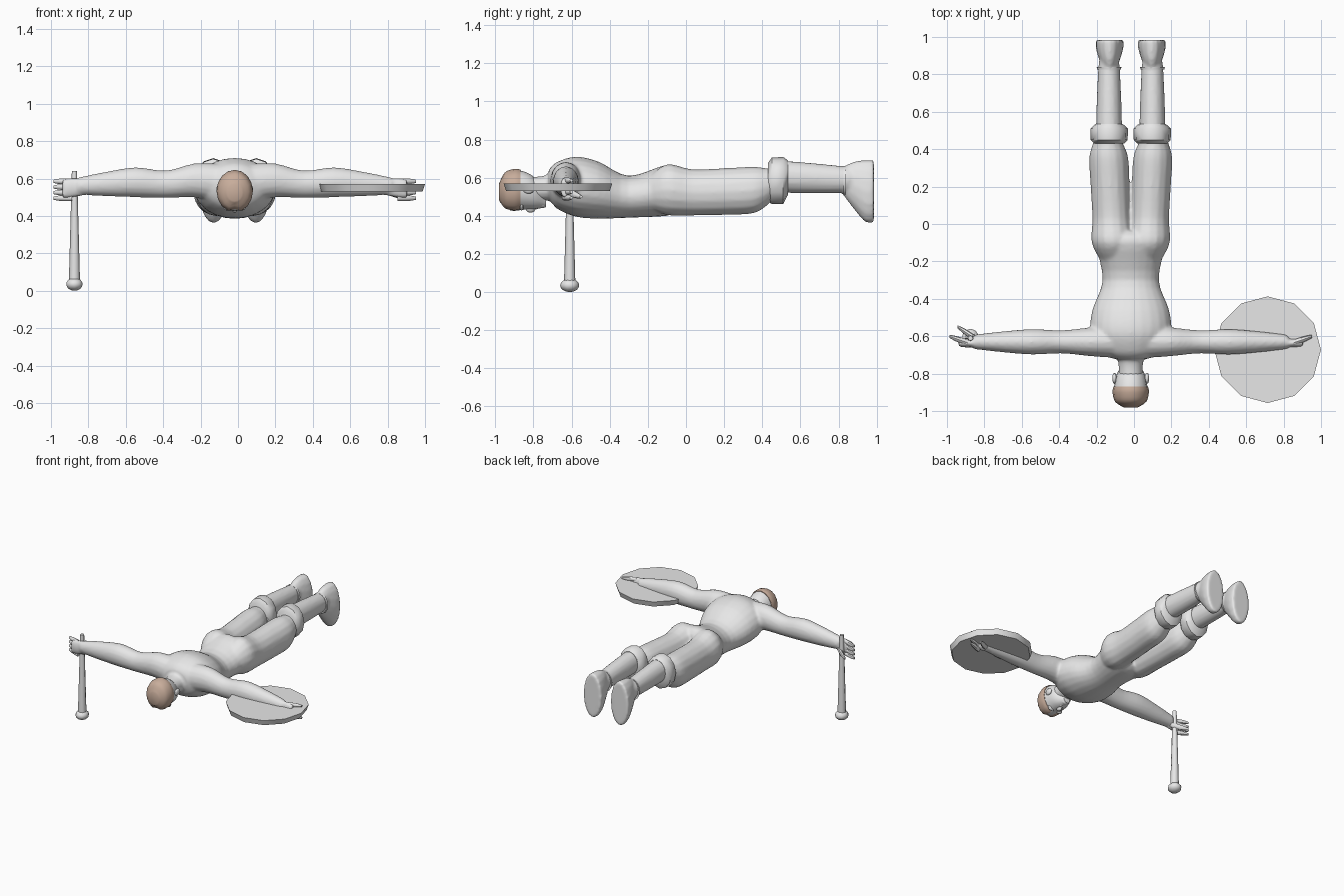
import bpy, bmesh, math
from mathutils import Matrix, Vector, geometry

default_cube = bpy.data.objects.get("Cube")
if default_cube:
    bpy.data.objects.remove(default_cube, do_unlink=True)

MIDDLE = -0.0175  # x of the figure's plane of symmetry
SIDES = {"left": 1, "right": -1}


def material(name, color):
    mat = bpy.data.materials.new(name)
    mat.use_nodes = True
    mat.diffuse_color = (*color, 1)
    shader = mat.node_tree.nodes["Principled BSDF"]
    shader.inputs["Base Color"].default_value = (*color, 1)
    return mat


GREY = material("plain grey", (.8, .8, .8))
BROWN = material("hair brown", (.58, .42, .33))


def curve_through(points):
    """Smooth path through a few control sections."""
    path = [points[0]]
    last = len(points) - 1
    for i in range(last):
        start, end = points[i], points[i + 1]
        before, after = points[max(i - 1, 0)], points[min(i + 2, last)]
        handle_a = start + (end - before) / 6
        handle_b = end - (after - start) / 6
        path += geometry.interpolate_bezier(start, handle_a, handle_b, end, 5)[1:]
    return path


def limb(bm, axis, sections, flat=1, offset=0, lean=0, mirror=1, count=16, curved=True):
    """Skin over sections (distance along axis, height, vertical radius).
    flat is width over height; offset and lean place the centre line sideways."""
    path = [Vector(section) for section in sections]
    if curved:
        path = curve_through(path)
    loops = []
    for along, height, radius in path:
        loop = []
        for i in range(count):
            angle = math.tau * i / count
            across = offset + lean * along + flat * radius * math.cos(angle)
            z = height + radius * math.sin(angle)
            x, y = (along, across) if axis == "x" else (across, along)
            loop.append(bm.verts.new((x * mirror, y, z)))
        loops.append(loop)
    for low, high in zip(loops, loops[1:]):
        for i in range(count):
            j = (i + 1) % count
            bm.faces.new((low[i], low[j], high[j], high[i]))
    bm.faces.new(loops[0])
    bm.faces.new(loops[-1])


def ball(bm, centre, size):
    matrix = Matrix.Translation(centre) @ Matrix.Diagonal((*size, 1))
    bmesh.ops.create_uvsphere(bm, u_segments=10, v_segments=8, radius=1, matrix=matrix)


def tapered_disc(bm, centre, bottom, top, depth, count):
    bmesh.ops.create_cone(bm, cap_ends=True, segments=count, radius1=bottom, radius2=top,
                          depth=depth, matrix=Matrix.Translation(centre))


def finish(bm, name, mat=GREY, fused=False):
    bmesh.ops.recalc_face_normals(bm, faces=bm.faces)
    mesh = bpy.data.meshes.new(name)
    bm.to_mesh(mesh)
    bm.free()
    mesh.materials.append(mat)
    obj = bpy.data.objects.new(name, mesh)
    obj.location.x = MIDDLE
    bpy.context.collection.objects.link(obj)
    bpy.ops.object.select_all(action="DESELECT")
    obj.select_set(True)
    bpy.context.view_layer.objects.active = obj
    if fused:
        # Merge overlapping volumes into one soft skin
        remesh = obj.modifiers.new("fuse", "REMESH")
        remesh.mode = "VOXEL"
        remesh.voxel_size = .01
        remesh.use_smooth_shade = True
        soften = obj.modifiers.new("soften", "SMOOTH")
        soften.factor = .5
        soften.iterations = 5
    else:
        bpy.ops.object.shade_smooth_by_angle(angle=math.radians(45))


# Body: torso, neck, arms, palms and thighs fused together
body = bmesh.new()
limb(body, "y", [(-.72, .57, .07), (-.68, .56, .12), (-.58, .553, .157), (-.46, .535, .15),
                 (-.3, .5, .11), (-.1, .534, .134), (-.04, .53, .1)], flat=1.37, count=24)
limb(body, "y", [(-.66, .57, .09), (-.74, .545, .067), (-.83, .54, .065)])
for side in SIDES.values():
    limb(body, "x", [(.1, .58, .1), (.22, .59, .09), (.37, .57, .073), (.53, .58, .08),
                     (.7, .57, .064), (.84, .56, .045)], flat=.85, offset=-.63, mirror=side)
    limb(body, "x", [(.78, .56, .045), (.87, .55, .053), (.92, .545, .05)],
         flat=.45, offset=-.636, mirror=side)
    limb(body, "y", [(-.2, .52, .08), (-.1, .537, .134), (.03, .523, .122), (.2, .527, .123),
                     (.35, .535, .123), (.42, .55, .1), (.46, .57, .08)],
         flat=.85, offset=.1, lean=.05, mirror=side)
finish(body, "body", fused=True)

for word, side in SIDES.items():
    # Hand: four stacked fingers and a thumb, curling backward
    hand = bmesh.new()
    for k in range(4):
        z = .585 - .03 * k
        limb(hand, "x", [(.87, z, .016), (.93, z, .015), (.97, z, .008)],
             offset=-.94, lean=.35, mirror=side, count=8)
    limb(hand, "x", [(.82, .53, .018), (.88, .51, .017), (.925, .5, .008)],
         offset=-1.17, lean=.67, mirror=side, count=8)
    finish(hand, word + "_fingers")

    # Boot: round shaft running into a tall foot with a flat sole
    boot = bmesh.new()
    limb(boot, "y", [(.5, .605, .085), (.65, .598, .08), (.83, .59, .07), (.88, .59, .06)],
         flat=.83, offset=.116, mirror=side)
    limb(boot, "y", [(.82, .585, .07), (.88, .56, .125), (.94, .53, .163), (.985, .528, .165)],
         flat=.45, offset=.113, mirror=side)
    finish(boot, word + "_boot", fused=True)

    # Folded cuff below the knee and thin band at the ankle
    trim = bmesh.new()
    limb(trim, "y", [(.43, .577, .1), (.45, .583, .122), (.51, .586, .123), (.535, .6, .09)],
         flat=.81, offset=.115, mirror=side, count=12, curved=False)
    limb(trim, "y", [(.825, .585, .076), (.84, .583, .08)],
         flat=.83, offset=.116, mirror=side, curved=False)
    finish(trim, word + "_boot_trim")

# Head, face down, with chin, nose, lips, brows and ears
head = bmesh.new()
limb(head, "y", [(-.735, .475, .03), (-.79, .515, .08), (-.85, .532, .1),
                 (-.92, .533, .105), (-.965, .53, .06)], flat=.86)
ball(head, (0, -.755, .46), (.03, .022, .02))
ball(head, (0, -.815, .437), (.015, .026, .02))
ball(head, (0, -.785, .448), (.028, .012, .014))
for side in SIDES.values():
    ball(head, (side * .033, -.862, .45), (.03, .012, .022))
    ball(head, (side * .087, -.825, .54), (.012, .03, .024))
finish(head, "head")

# Hair cap over the crown, parted above the forehead
hair = bmesh.new()
limb(hair, "y", [(-.868, .535, .107), (-.9, .533, .113), (-.95, .53, .097), (-.98, .525, .045)],
     flat=.86)
for v in hair.verts:
    if abs(v.co.x) < .01 and v.co.z < .47:
        v.co.z += .012
finish(hair, "hair", BROWN)

# Shield: twelve-sided plate around the left forearm
shield = bmesh.new()
tapered_disc(shield, (.732, -.672, .55), .272, .285, .04, 12)
finish(shield, "shield")

# Club: tapered rod with a knob, held in the right hand
club = bmesh.new()
tapered_disc(club, (-.857, -.61, .34), .03, .014, .6, 8)
ball(club, (-.857, -.61, .035), (.046, .05, .035))
finish(club, "club")
